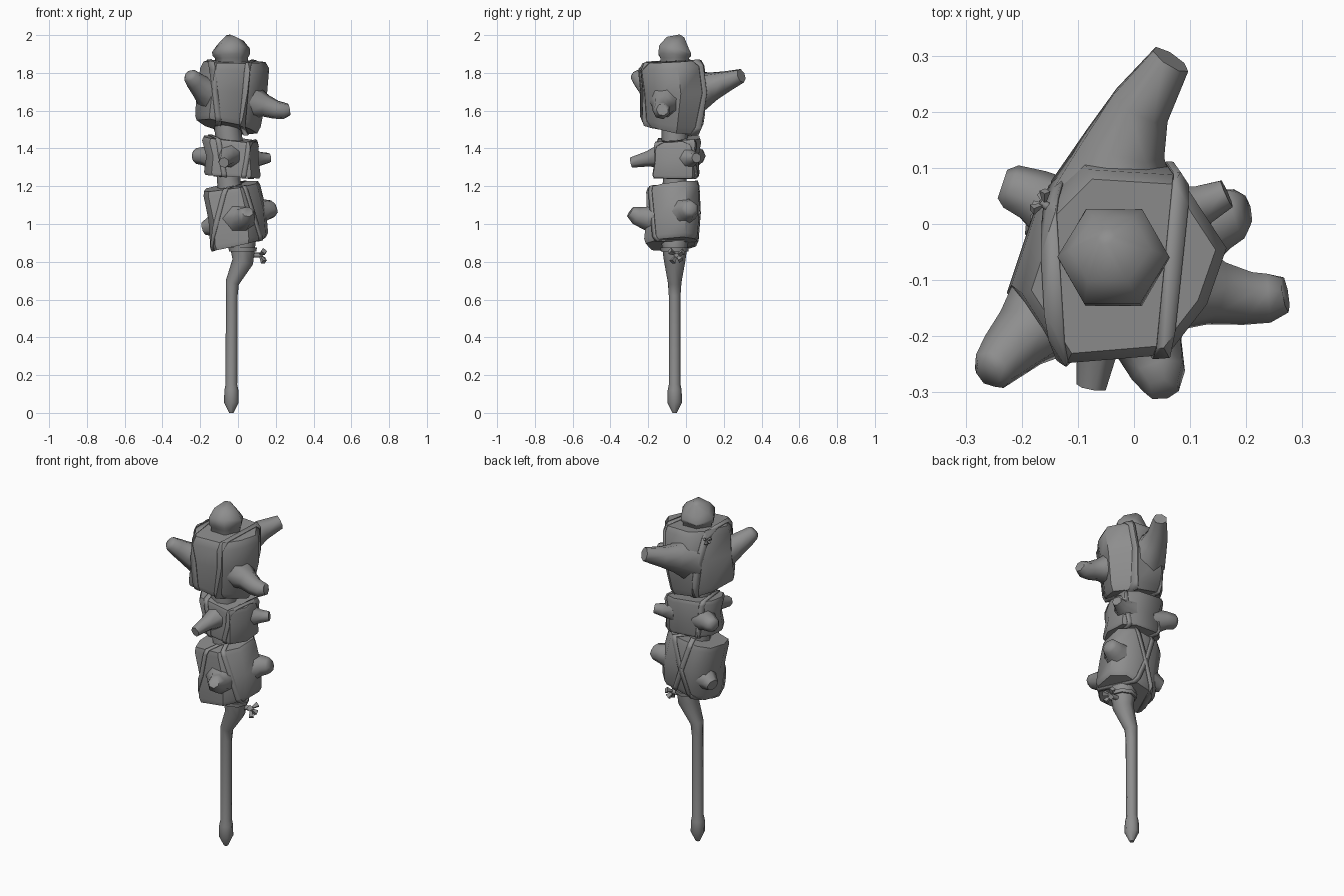
import bpy, bmesh, math
from mathutils import Vector

if "Cube" in bpy.data.objects:
    bpy.data.objects.remove(bpy.data.objects["Cube"])

grey = bpy.data.materials.new("plain grey")
grey.use_nodes = True
grey.diffuse_color = (0.27, 0.27, 0.27, 1)
grey.node_tree.nodes["Principled BSDF"].inputs["Base Color"].default_value = (0.27, 0.27, 0.27, 1)


def finish(name, bm, angle=48):
    bmesh.ops.recalc_face_normals(bm, faces=bm.faces)
    mesh = bpy.data.meshes.new(name)
    bm.to_mesh(mesh)
    bm.free()
    obj = bpy.data.objects.new(name, mesh)
    bpy.context.collection.objects.link(obj)
    mesh.materials.append(grey)
    bpy.ops.object.select_all(action='DESELECT')
    obj.select_set(True)
    bpy.context.view_layer.objects.active = obj
    bpy.ops.object.shade_smooth_by_angle(angle=math.radians(angle))
    return obj


def skin(rings):
    """Skin a stack of equal rings and cap both ends."""
    bm = bmesh.new()
    loops = [[bm.verts.new(p) for p in ring] for ring in rings]
    n = len(loops[0])
    for a, b in zip(loops, loops[1:]):
        for i in range(n):
            j = (i + 1) % n
            bm.faces.new((a[i], a[j], b[j], b[i]))
    bm.faces.new(loops[0][::-1])
    bm.faces.new(loops[-1])
    return bm


def tube(name, path, sides=7, angle=65):
    """Tapered limb through (x, y, z, radius) stations."""
    pts = [Vector(p[:3]) for p in path]
    rings = []
    for i, p in enumerate(pts):
        d = (pts[min(i + 1, len(pts) - 1)] - pts[max(i - 1, 0)]).normalized()
        side = d.cross(Vector((0, 0, 1) if abs(d.z) < 0.7 else (0, 1, 0))).normalized()
        up = side.cross(d)
        turn = [math.tau * k / sides for k in range(sides)]
        rings.append([p + path[i][3] * (side * math.cos(t) + up * math.sin(t)) for t in turn])
    return finish(name, skin(rings), angle)


def block(outline, centre, levels):
    """Log section: levels are (z, scale, shift x, shift y, tilt x, tilt y)."""
    cx, cy = centre
    rings = []
    for z, s, sx, sy, tx, ty in levels:
        rings.append([(cx + sx + s * (x - cx), cy + sy + s * (y - cy),
                       z + tx * (x - cx) + ty * (y - cy)) for x, y in outline])
    return skin(rings)


def strap(name, body, point, normal, width=0.03, swell=0.005):
    """Thin band cut out of a swollen copy of a log section."""
    bm = body.copy()
    bmesh.ops.recalc_face_normals(bm, faces=bm.faces)
    bm.normal_update()
    for v in bm.verts:
        v.co += v.normal * swell * 1.3
    n = Vector(normal).normalized()
    for s in (1, -1):
        geom = bm.verts[:] + bm.edges[:] + bm.faces[:]
        bmesh.ops.bisect_plane(bm, geom=geom, plane_co=Vector(point) + n * s * width / 2,
                               plane_no=n * s, clear_outer=True)
    obj = finish(name, bm, 30)
    mod = obj.modifiers.new("thickness", 'SOLIDIFY')
    mod.thickness = swell
    mod.offset = -1


def bow(name, centre, size, out):
    """Small knot with flared ribbon ends."""
    c, out = Vector(centre), Vector(out).normalized()
    side = out.cross(Vector((0, 0, 1))).normalized()
    tube(name + "_knot", [(*(c - out * size * .9), size * .3), (*(c + out * size * .3), size * .3)])
    for i, (s, h) in enumerate([(.8, .5), (-.8, .4), (.5, -.8), (-.5, -.6)]):
        end = c + (side * s + Vector((0, 0, h)) + out * .5) * size
        tube(f"{name}_end_{i}", [(*c, size * .1), (*end, size * .4)], 4, 30)


# Handle, bent core and head
tube("handle", [(-.035, -.06, 0, .012), (-.035, -.06, .055, .039), (-.035, -.06, .12, .037),
                (-.035, -.06, .15, .031), (-.033, -.06, .62, .031), (-.03, -.06, .69, .036),
                (.025, -.06, .8, .056), (.025, -.06, .9, .07), (0, -.06, 1.0, .07)], 8)
tube("core", [(-.03, -.06, 1.1, .07), (-.05, -.06, 1.24, .062), (-.03, -.06, 1.36, .07),
              (-.055, -.06, 1.5, .07), (-.04, -.06, 1.65, .07)], 8)
tube("head", [(-.035, -.06, 1.8, .088), (-.035, -.06, 1.88, .088), (-.036, -.06, 1.895, .1),
              (-.037, -.058, 1.92, .1), (-.042, -.045, 1.957, .073), (-.05, -.022, 1.993, .018)], 6)

# Three log sections
big = block([(-.12, -.245), (.06, -.23), (.13, -.14), (.165, -.04),
             (.08, .09), (-.08, .1), (-.15, .03), (-.2, -.12)], (-.03, -.07),
            [(1.515, .88, -.04, -.008, -.16, -.15), (1.545, .95, -.035, -.005, -.14, -.12),
             (1.7, 1.02, -.015, .012, -.05, 0), (1.825, 1, 0, -.003, -.02, .08),
             (1.86, .9, 0, -.003, -.02, .05)])
middle = block([(-.14, -.15), (.07, -.17), (.12, -.08), (.11, .04),
                (.04, .075), (-.12, .07), (-.175, .01), (-.18, -.08)], (-.03, -.05),
               [(1.25, .95, 0, -.005, -.06, 0), (1.265, 1, 0, -.005, -.06, 0),
                (1.35, .92, 0, 0, -.06, 0), (1.43, 1, -.01, .005, -.1, .08),
                (1.45, .95, -.01, .005, -.1, .08)])
lower = block([(-.14, -.18), (.04, -.215), (.13, -.13), (.143, 0),
               (.08, .07), (-.09, .07), (-.155, .02), (-.167, -.1)], (-.01, -.07),
              [(.895, .92, .018, -.01, .21, .06), (.92, .99, .018, -.008, .2, .06),
               (1.05, .98, .008, .005, .18, .08), (1.175, .97, -.02, 0, .15, .1),
               (1.2, .92, -.025, 0, .14, .1)])

# Bindings around the sections; the lower pair crosses at the back
strap("big_strap_left", big, (-.13, -.07, 1.7), (1, .05, .12))
strap("big_strap_right", big, (.055, -.07, 1.7), (1, -.1, -.1))
strap("middle_strap_left", middle, (-.11, -.05, 1.35), (1, .2, .15), .025)
strap("middle_strap_right", middle, (.07, -.05, 1.35), (1, -.2, -.15), .025)
strap("lower_strap_left", lower, (-.02, .07, 1.05), (1, -.33, -.3), .025)
strap("lower_strap_right", lower, (-.02, .07, 1.05), (1, .42, .35), .025)
for label, body in (("big", big), ("middle", middle), ("lower", lower)):
    finish(label + "_section", body)

# Cut branch stubs
tube("big_back_stub", [(-.04, .04, 1.7, .125), (-.02, .14, 1.73, .077),
                       (.01, .21, 1.755, .057), (.065, .293, 1.785, .038)])
tube("big_right_stub", [(.06, -.1, 1.65, .1), (.145, -.12, 1.625, .06),
                        (.2, -.13, 1.605, .05), (.24, -.13, 1.6, .046), (.27, -.125, 1.605, .033)])
tube("big_front_stub", [(-.13, -.14, 1.68, .1), (-.195, -.2, 1.725, .062),
                        (-.23, -.235, 1.76, .05), (-.252, -.26, 1.785, .04), (-.26, -.268, 1.795, .026)])
tube("middle_left_stub", [(-.12, .01, 1.35, .07), (-.18, .05, 1.36, .05),
                          (-.22, .065, 1.36, .042), (-.235, .07, 1.36, .028)])
tube("middle_right_stub", [(.06, .01, 1.35, .07), (.12, .035, 1.345, .038), (.165, .055, 1.35, .027)])
tube("middle_front_stub", [(-.04, -.12, 1.36, .07), (-.06, -.2, 1.345, .042), (-.075, -.29, 1.325, .028)])
tube("lower_front_stub", [(.01, -.15, 1.03, .1), (.03, -.22, 1.03, .062),
                          (.045, -.265, 1.045, .05), (.05, -.295, 1.065, .032)])
tube("lower_right_stub", [(.08, -.02, 1.06, .09), (.15, .01, 1.075, .058),
                          (.185, .02, 1.08, .047), (.2, .023, 1.085, .03)])
tube("lower_left_stub", [(-.09, -.02, 1.0, .08), (-.15, .0, .985, .05), (-.18, .01, .975, .035)])

# Cord knots
tube("cord_ring", [(.025, -.06, .855, .073), (.025, -.06, .875, .075)], 8)
bow("lower_bow", (.115, -.05, .835), .045, (1, 0, 0))
bow("upper_bow", (-.16, .035, 1.83), .025, (-1, .7, 0))
